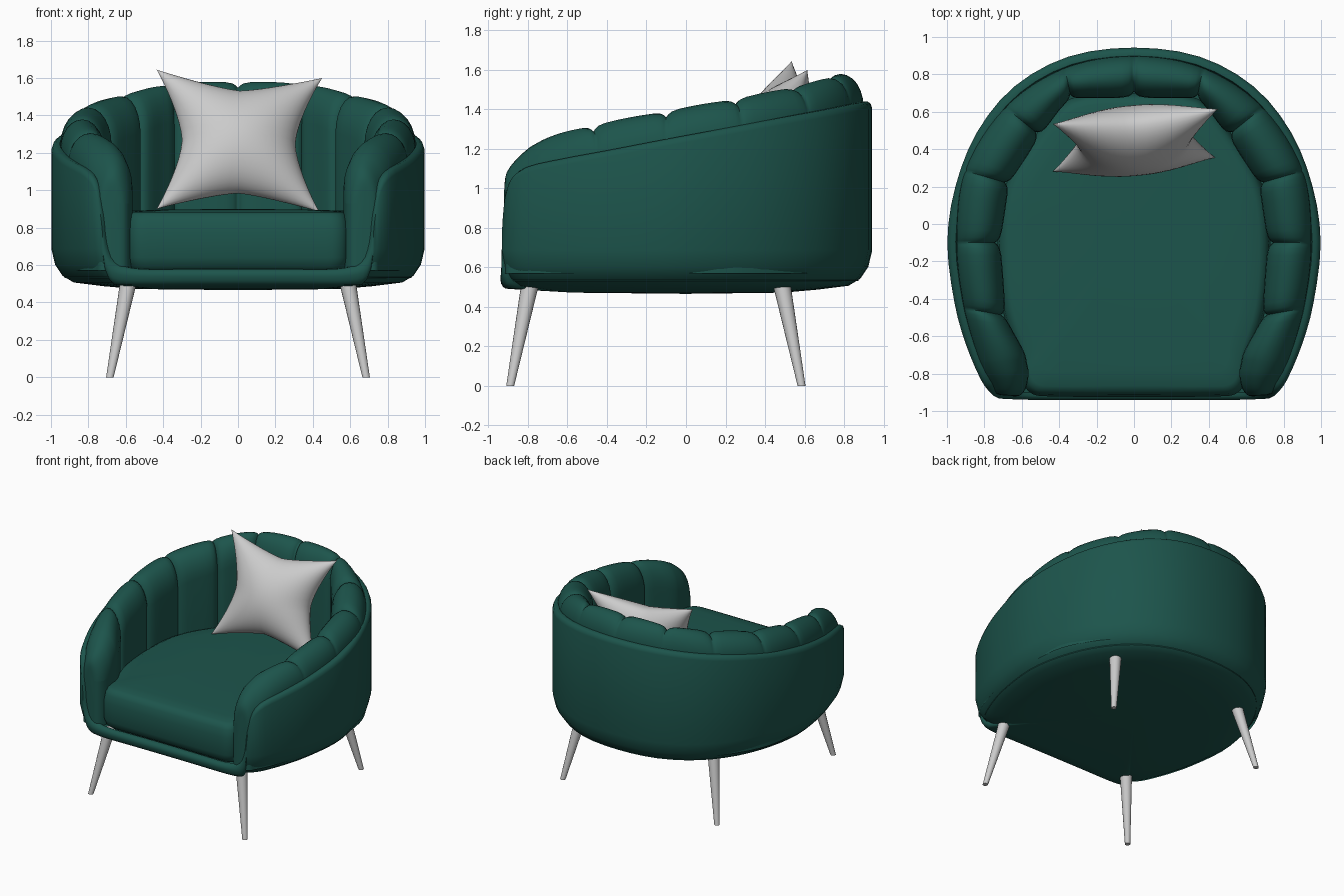
import bpy, bmesh, math
from mathutils import Vector

if "Cube" in bpy.data.objects:
    bpy.data.objects.remove(bpy.data.objects["Cube"])

green = bpy.data.materials.new("green_fabric")
green.diffuse_color = (0.012, 0.09, 0.072, 1)
green.use_nodes = True
green.node_tree.nodes["Principled BSDF"].inputs["Base Color"].default_value = green.diffuse_color


def finish(name, bm, mat=None, mirror=False, angle=50):
    bmesh.ops.remove_doubles(bm, verts=bm.verts, dist=0.0005)
    bmesh.ops.recalc_face_normals(bm, faces=bm.faces)
    me = bpy.data.meshes.new(name)
    bm.to_mesh(me)
    bm.free()
    ob = bpy.data.objects.new(name, me)
    bpy.context.collection.objects.link(ob)
    if mat:
        me.materials.append(mat)
    bpy.ops.object.select_all(action='DESELECT')
    ob.select_set(True)
    bpy.context.view_layer.objects.active = ob
    bpy.ops.object.shade_smooth_by_angle(angle=math.radians(angle))
    if mirror:
        m = ob.modifiers.new("mirror", 'MIRROR')
        m.merge_threshold = 0.002
    return ob


def loft(sections, cap_end=False):
    """Skin a list of equally long point rows with quads."""
    bm = bmesh.new()
    rows = [[bm.verts.new(p) for p in s] for s in sections]
    for a, b in zip(rows, rows[1:]):
        for i in range(len(a) - 1):
            bm.faces.new((a[i], a[i + 1], b[i + 1], b[i]))
    if cap_end:
        bm.faces.new(rows[-1])
    return bm


def spline(keys, i, t, odd=(0,)):
    """Catmull-Rom point on segment i; the ends are reflected in x = 0."""
    flip = lambda p: [-c if k in odd else c for k, c in enumerate(p)]
    end = flip(keys[-2]) if abs(keys[-1][0]) < 1e-6 else keys[-1]
    k = [flip(keys[1])] + list(keys) + [end]
    return [0.5 * (2 * b + (c - a) * t + (2 * a - 5 * b + 4 * c - d) * t * t
                   + (3 * b - a - 3 * c + d) * t ** 3)
            for a, b, c, d in zip(k[i], k[i + 1], k[i + 2], k[i + 3])]


def path(keys, n):
    pts = [spline(keys, i, j / n) for i in range(len(keys) - 1) for j in range(n)]
    return pts + [list(keys[-1])]


def inset(x, y, d, z):
    s = max(0, 1 - d / math.hypot(x, y))
    return (x * s, y * s, z)


# Outer shell: half outline (x, y, rim height) from back centre to front centre
shell_keys = [(0, .943, 1.44), (.35, .895, 1.432), (.64, .735, 1.40), (.84, .49, 1.357),
              (.955, .2, 1.304), (.998, -.1, 1.25), (.96, -.42, 1.19), (.9, -.64, 1.15),
              (.82, -.83, 1.105), (.765, -.905, 1.03), (.732, -.928, .88), (.715, -.933, .72),
              (.67, -.936, .615), (.55, -.94, .58), (.3, -.94, .578), (0, -.94, .578)]
sections = []
for x, y, rim in path(shell_keys, 3):
    h = min(.2, (rim - .49) * .6)
    k = h / .2
    r = min(.035, (rim - .49) * .3)
    prof = [(9, .466), (.45, .472), (.22 * k + .06, .487), (.12 * k, .487 + .1 * h),
            (.06 * k, .487 + .28 * h), (.02 * k, .487 + .58 * h), (0, .487 + h),
            (0, rim - r), (.008, rim - .3 * r), (.025, rim), (.045, rim),
            (.06, rim - r), (.07, .53)]
    sections.append([inset(x, y, d, z) for d, z in prof])
finish("shell", loft(sections), green, True)

# Channelled padding: keys (outer x, y, inner x, y, crown height), first six are seams
pad_keys = [(0, .9, 0, .68, 1.575), (.37, .835, .335, .665, 1.562), (.69, .625, .505, .475, 1.51),
            (.905, .285, .665, .215, 1.45), (.95, -.1, .715, -.1, 1.388),
            (.91, -.45, .685, -.49, 1.315), (.825, -.74, .575, -.73, 1.24),
            (.765, -.86, .57, -.85, 1.15), (.74, -.905, .60, -.91, 1.08),
            (.71, -.915, .635, -.922, 1.02)]
sections = []
for i in range(len(pad_keys) - 1):
    ts = (0, .03, .08, .18, .34, .5, .66, .82, .92, .97) if i < 6 else (0, .33, .66)
    if i == len(pad_keys) - 2:
        ts += (1,)
    for t in ts:
        ox, oy, ix, iy, top = spline(pad_keys, i, t, odd=(0, 2))
        seam = i < 5 or (i == 5 and t < .5)
        g = .028 * abs(2 * t - 1) ** 9 if seam else 0
        bulge = .012 * math.sin(math.pi * t) if i < 6 else 0
        o, n = Vector((ox, oy)), Vector((ix, iy))
        n += (o - n).normalized() * (g - bulge)
        top += bulge * .5 - g
        row = [(n.x, n.y, z) for z in (.57, .75, .93)]
        for a in range(0, 13):
            a = math.pi * a / 12
            p = n.lerp(o, .5 - .5 * math.cos(a))
            drop = .2 if a < math.pi / 2 else .16
            row.append((p.x, p.y, top - drop * (1 - math.sin(a))))
        row.append((o.x, o.y, .57))
        sections.append(row)
finish("channel_padding", loft(sections, True), green, True, 60)

# Seat cushion
seat_keys = [(0, .70), (.34, .67), (.53, .47), (.69, .2), (.73, -.1), (.70, -.47),
             (.61, -.74), (.59, -.85), (.54, -.91), (.42, -.922), (0, -.925)]
prof = [(9, .56), (.06, .56), (.02, .59), (0, .64), (0, .78), (.012, .84), (.03, .87),
        (.06, .884), (.15, .89), (.4, .897), (9, .90)]
finish("seat_cushion", loft([[inset(x, y, d, z) for d, z in prof]
                             for x, y in path(seat_keys, 4)]), green, True)

# Tapered splayed legs
for yt, yb, pos in ((-.79, -.89, "front"), (.485, .585, "back")):
    for side, word in ((-1, "left"), (1, "right")):
        rings = []
        for cx, cy, z, r in ((.685, yb, 0, .0001), (.685, yb, 0, .02),
                             (.585, yt, .512, .045), (.585, yt, .512, .0001)):
            rings.append([(side * cx + r * math.cos(a), cy + r * math.sin(a), z)
                          for a in [math.tau * k / 16 for k in range(17)]])
        finish(f"{pos}_{word}_leg", loft(rings), angle=40)

# Throw pillow: two bulging sheets with pinched sides and pointed corners
bl, br = Vector((-.435, .28, .90)), Vector((.435, .355, .885))
tl, tr = Vector((-.435, .535, 1.645)), Vector((.45, .615, 1.60))
normal = (br - bl).cross(tl - bl).normalized()
N = 24
bm = bmesh.new()
for sign in (-1, 1):
    grid = []
    for i in range(N + 1):
        row = []
        for j in range(N + 1):
            u = math.sin(math.pi * (i / N - .5))
            v = math.sin(math.pi * (j / N - .5))
            pu = u * (1 - .31 * (1 - abs(v) ** 1.5))
            pv = v * (1 - .26 * (1 - abs(u) ** 1.3))
            a, b = (pu + 1) / 2, (pv + 1) / 2
            p = bl.lerp(br, a).lerp(tl.lerp(tr, a), b)
            thick = .175 * (max(0, 1 - u * u) * max(0, 1 - v * v)) ** .55
            row.append(bm.verts.new(p + normal * sign * thick))
        grid.append(row)
    for i in range(N):
        for j in range(N):
            bm.faces.new((grid[i][j], grid[i + 1][j], grid[i + 1][j + 1], grid[i][j + 1]))
finish("throw_pillow", bm, angle=60)
